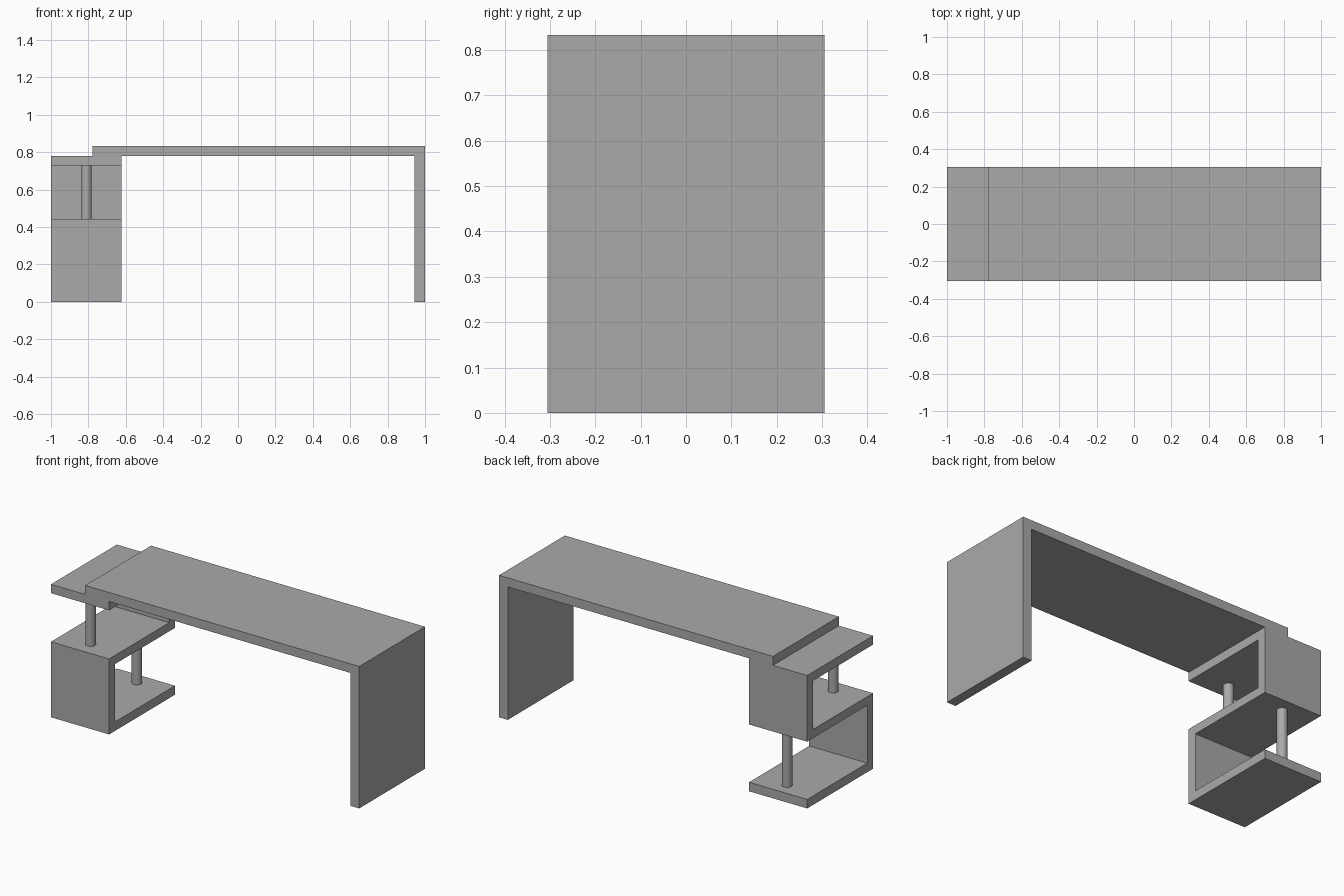
import bpy
import bmesh

if "Cube" in bpy.data.objects:
    bpy.data.objects.remove(bpy.data.objects["Cube"])

DEPTH = 0.305      # half depth in y
T = 0.053          # board thickness
TOP = 0.833        # full height
SHELF_L, SHELF_R = -1.0, -0.623

grey = bpy.data.materials.new("plain grey")
grey.diffuse_color = (0.4, 0.4, 0.4, 1.0)
grey.use_nodes = True
grey.node_tree.nodes["Principled BSDF"].inputs["Base Color"].default_value = grey.diffuse_color


def extrude_profile(name, points, direction):
    """Make a solid by extruding a flat closed outline along a vector."""
    bm = bmesh.new()
    face = bm.faces.new([bm.verts.new(p) for p in points])
    result = bmesh.ops.extrude_face_region(bm, geom=[face], use_keep_orig=True)
    moved = [g for g in result["geom"] if isinstance(g, bmesh.types.BMVert)]
    bmesh.ops.translate(bm, vec=direction, verts=moved)
    bmesh.ops.recalc_face_normals(bm, faces=bm.faces)
    mesh = bpy.data.meshes.new(name)
    bm.to_mesh(mesh)
    bm.free()
    mesh.materials.append(grey)
    obj = bpy.data.objects.new(name, mesh)
    bpy.context.collection.objects.link(obj)
    return obj


# Desk top with its right-hand leg, an upside-down L seen from the front
z_under = TOP - T
desk = [(-0.778, z_under), (-0.778, TOP), (1.0, TOP),
        (1.0, 0.0), (1.0 - T - 0.004, 0.0), (1.0 - T - 0.004, z_under)]
extrude_profile("desk_top_and_leg", [(x, -DEPTH, z) for x, z in desk],
                (0, 2 * DEPTH, 0))

# S-shaped shelf unit: front wall below, back wall above
F, B = -DEPTH, DEPTH
MID_LOW, MID_HIGH = 0.392, 0.443
UP_LOW, UP_HIGH = 0.728, z_under
shelf = [(F, 0), (B, 0), (B, T), (F + T, T), (F + T, MID_LOW), (B, MID_LOW),
         (B, UP_HIGH), (F, UP_HIGH), (F, UP_LOW), (B - T, UP_LOW),
         (B - T, MID_HIGH), (F, MID_HIGH)]
extrude_profile("s_shelf", [(SHELF_L, y, z) for y, z in shelf],
                (SHELF_R - SHELF_L, 0, 0))

# Round posts holding the open edges of the shelves
for name, y, z0, z1 in (("front_upper_post", -0.209, MID_HIGH - 0.01, UP_LOW + 0.01),
                        ("rear_lower_post", 0.22, T - 0.01, MID_LOW + 0.01)):
    bpy.ops.mesh.primitive_cylinder_add(vertices=32, radius=0.028, depth=z1 - z0,
                                        location=(-0.81, y, (z0 + z1) / 2))
    post = bpy.context.object
    post.name = name
    post.data.materials.append(grey)
    bpy.ops.object.shade_smooth_by_angle()
